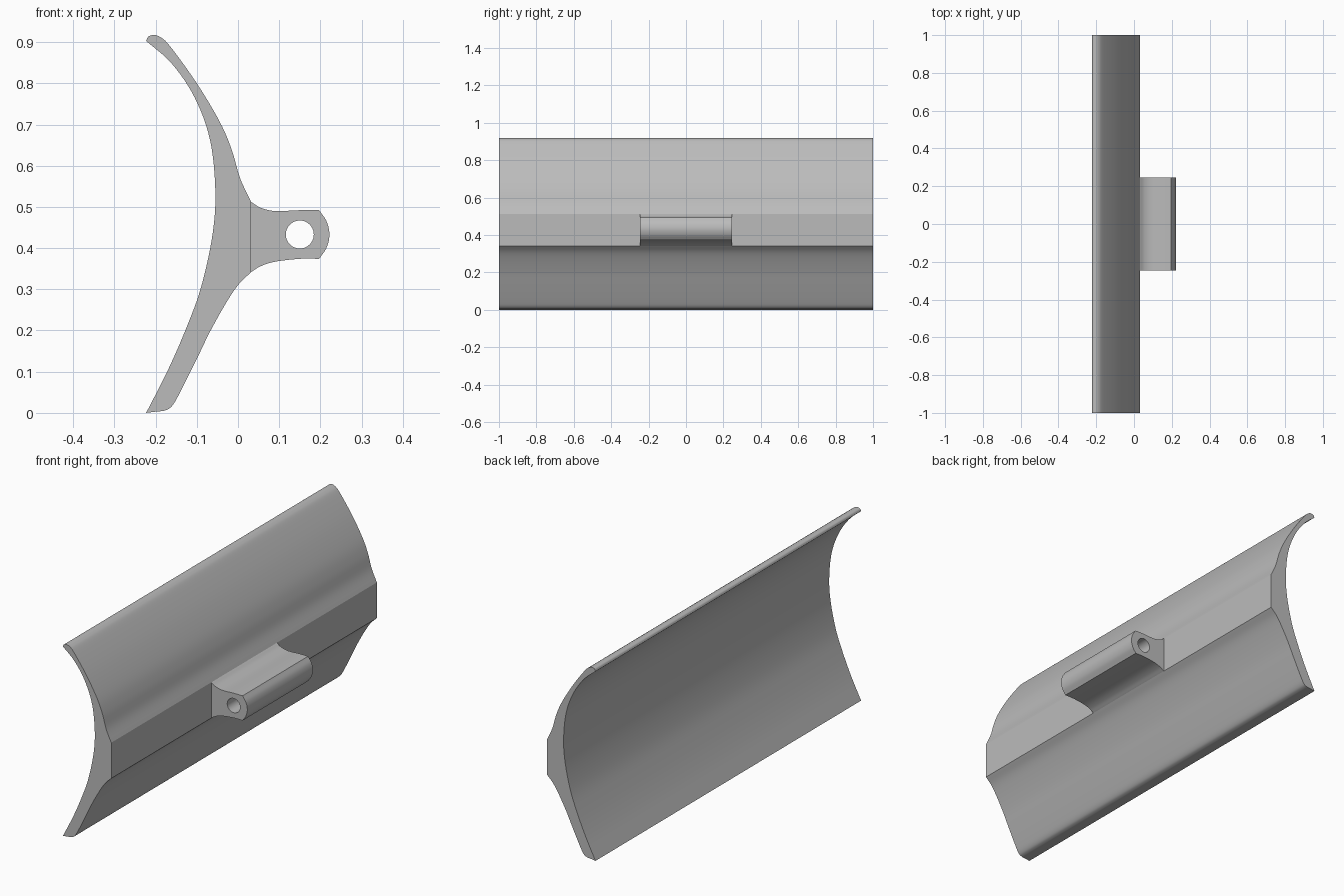
import bpy, bmesh, math
from mathutils import Vector

cube = bpy.data.objects.get("Cube")
if cube:
    bpy.data.objects.remove(cube, do_unlink=True)

grey = bpy.data.materials.new("plain grey")
grey.use_nodes = True
grey.diffuse_color = (0.5, 0.5, 0.5, 1)
grey.node_tree.nodes["Principled BSDF"].inputs["Base Color"].default_value = (0.5, 0.5, 0.5, 1)


def smooth_run(points, steps=6):
    """Smooth curve through the points, without its last point."""
    p = [Vector(q) for q in points]
    p = [2 * p[0] - p[1]] + p + [2 * p[-1] - p[-2]]
    run = []
    for a, b, c, d in zip(p, p[1:], p[2:], p[3:]):
        for i in range(steps):
            t = i / steps
            run.append(0.5 * (2 * b + (c - a) * t + (2 * a - 5 * b + 4 * c - d) * t ** 2
                              + (3 * b - a - 3 * c + d) * t ** 3))
    return run


def outline(*runs):
    """Closed outline from runs that meet at corners."""
    return [q for run in runs for q in smooth_run(run, 6 if len(run) > 2 else 1)]


def extrude_part(name, loops, half_length):
    """Fill an outline with holes and extrude it along y."""
    bm = bmesh.new()
    for loop in loops:
        verts = [bm.verts.new((x, -half_length, z)) for x, z in loop]
        for a, b in zip(verts, verts[1:] + verts[:1]):
            bm.edges.new((a, b))
    bmesh.ops.triangle_fill(bm, use_beauty=True, edges=bm.edges[:])
    result = bmesh.ops.extrude_face_region(bm, geom=bm.faces[:], use_keep_orig=True)
    moved = [g for g in result["geom"] if isinstance(g, bmesh.types.BMVert)]
    bmesh.ops.translate(bm, verts=moved, vec=(0, 2 * half_length, 0))
    bmesh.ops.recalc_face_normals(bm, faces=bm.faces[:])
    mesh = bpy.data.meshes.new(name)
    bm.to_mesh(mesh)
    bm.free()
    mesh.materials.append(grey)
    obj = bpy.data.objects.new(name, mesh)
    bpy.context.collection.objects.link(obj)
    bpy.ops.object.select_all(action="DESELECT")
    obj.select_set(True)
    bpy.context.view_layer.objects.active = obj
    bpy.ops.object.shade_smooth_by_angle(angle=math.radians(25))


# Curved blade: hollow face, rounded lip, upper back, flat spine, lower back, foot
hollow = [(-0.223, 0), (-0.172, 0.1), (-0.128, 0.2), (-0.09, 0.304), (-0.062, 0.432),
          (-0.055, 0.54), (-0.068, 0.663), (-0.105, 0.765), (-0.16, 0.847), (-0.223, 0.903)]
upper_back = [(-0.223, 0.903), (-0.218, 0.913), (-0.207, 0.917), (-0.19, 0.913), (-0.165, 0.89),
              (-0.1, 0.8), (-0.044, 0.706), (-0.015, 0.638), (0.005, 0.57), (0.032, 0.512)]
spine = [(0.032, 0.512), (0.032, 0.342)]
lower_back = [(0.032, 0.342), (0, 0.31), (-0.03, 0.265), (-0.068, 0.197), (-0.1, 0.131),
              (-0.141, 0.049), (-0.16, 0.017), (-0.177, 0.006), (-0.2, 0.003), (-0.223, 0)]
extrude_part("blade", [outline(hollow, upper_back, spine, lower_back)], 1)

# Mounting lug with a pin hole, rooted slightly inside the spine
mid = 0.433
lug_top = [(0.032, 0.512), (0.055, 0.498), (0.09, 0.49), (0.15, 0.492), (0.197, 0.492)]
lug_nose = [(0.197, 0.492), (0.215, 0.465), (0.222, mid), (0.215, 0.401), (0.197, 0.374)]
lug_base = [(0.197, 0.374), (0.15, 0.374), (0.09, 0.367), (0.055, 0.356), (0.032, 0.342)]
root = [(0.032, 0.342), (0.02, 0.35)]
root_side = [(0.02, 0.35), (0.02, 0.5)]
root_end = [(0.02, 0.5), (0.032, 0.512)]
hole = [(0.15 + 0.034 * math.cos(a), mid + 0.034 * math.sin(a))
        for a in (math.tau * i / 40 for i in range(40))]
extrude_part("mounting_lug",
             [outline(lug_top, lug_nose, lug_base, root, root_side, root_end), hole], 0.247)
